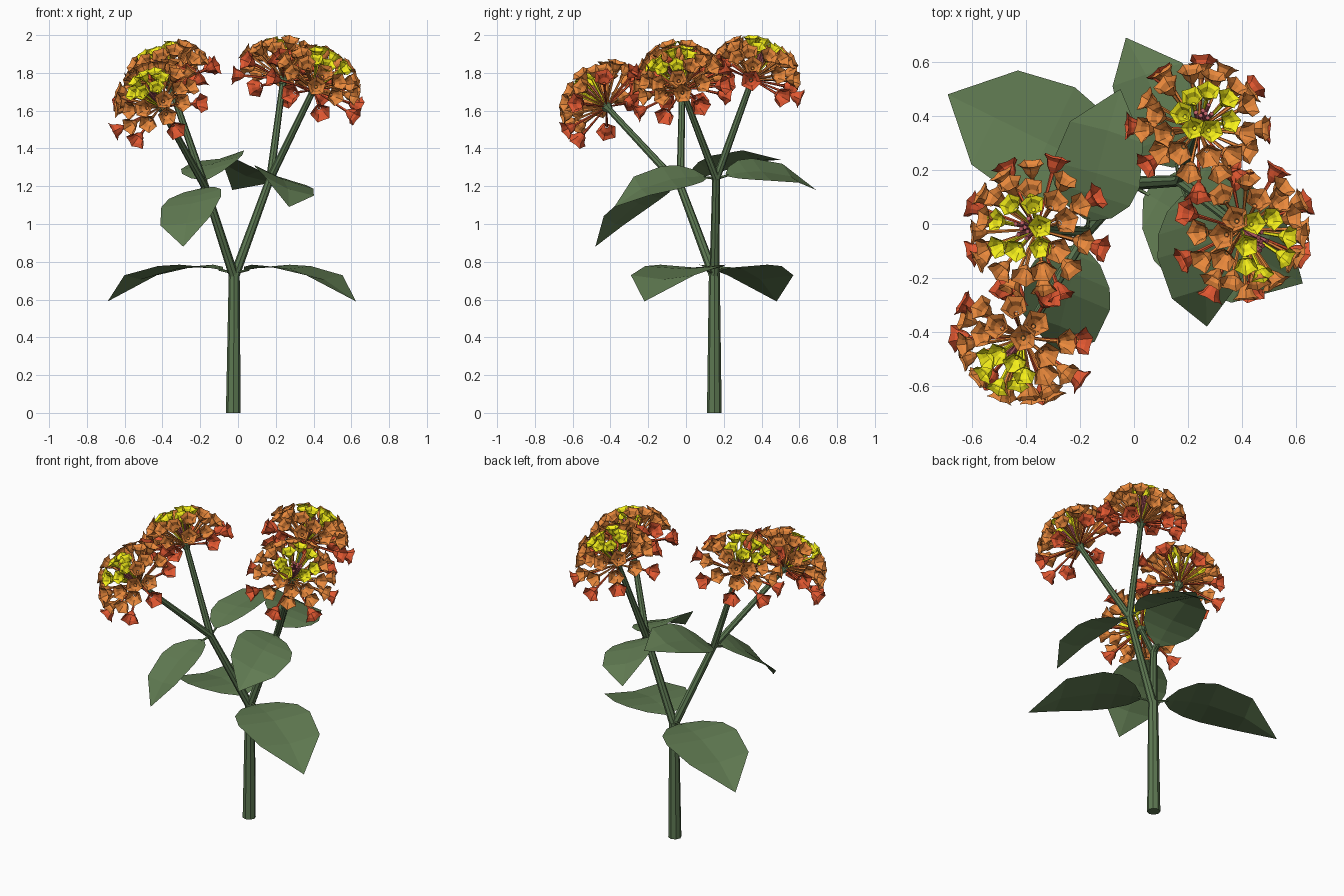
import bpy, bmesh, math, random
from mathutils import Vector as V

if "Cube" in bpy.data.objects:
    bpy.data.objects.remove(bpy.data.objects["Cube"])

random.seed(4)
TAU = math.tau

def material(name, rgb):
    m = bpy.data.materials.new(name)
    m.diffuse_color = (*rgb, 1)
    m.use_nodes = True
    m.node_tree.nodes["Principled BSDF"].inputs["Base Color"].default_value = m.diffuse_color
    return m

STEM = material("stem_green", (0.11, 0.19, 0.085))
LEAF = material("leaf_green", (0.12, 0.20, 0.085))
YELLOW = material("yellow", (0.93, 0.88, 0.01))
ORANGE = material("orange", (0.82, 0.25, 0.045))
RED = material("red", (0.75, 0.095, 0.03))
PINK = material("bud_pink", (0.50, 0.11, 0.13))

def finish(name, bm, mat):
    me = bpy.data.meshes.new(name)
    bm.to_mesh(me)
    bm.free()
    me.materials.append(mat)
    ob = bpy.data.objects.new(name, me)
    bpy.context.collection.objects.link(ob)

def frame(axis):
    axis = axis.normalized()
    a = axis.orthogonal().normalized()
    return a, axis.cross(a), axis

def lathe(bm, origin, axis, rings, n, spin=0, caps=True):
    """rings: (height, radius, radius of every second vertex, its extra height)"""
    a, b, c = frame(axis)
    loops = []
    for h, r, r2, dh in rings:
        loop = []
        for i in range(n):
            t = spin + TAU * i / n
            rad, z = (r2, h + dh) if i % 2 else (r, h)
            loop.append(bm.verts.new(origin + (a * math.cos(t) + b * math.sin(t)) * rad + c * z))
        loops.append(loop)
    for lo, hi in zip(loops, loops[1:]):
        for i in range(n):
            j = (i + 1) % n
            bm.faces.new((lo[i], lo[j], hi[j], hi[i]))
    if caps:
        bm.faces.new(loops[0][::-1])
        bm.faces.new(loops[-1])

def tube(bm, p, q, r0, r1, n=8):
    lathe(bm, p, q - p, [(0, r0, r0, 0), ((q - p).length, r1, r1, 0)], n)

# Branching skeleton
base, fork = V((-0.025, 0.15, 0)), V((-0.02, 0.15, 0.74))
left, right = V((-0.175, -0.03, 1.20)), V((0.17, 0.16, 1.24))
heads = [(right, V((0.24, 0.35, 1.765))), (right, V((0.40, -0.02, 1.71))),
         (left, V((-0.36, -0.02, 1.735))), (left, V((-0.41, -0.42, 1.62)))]

bm = bmesh.new()
tube(bm, base, fork, 0.039, 0.029)
finish("main_stem", bm, STEM)
bm = bmesh.new()
for node in (left, right):
    tube(bm, fork - V((0, 0, 0.02)), node, 0.026, 0.021)
for node, hub in heads:
    tube(bm, node, hub, 0.021, 0.016)
finish("branches", bm, STEM)

# Leaves: (distance, half width, rib height, edge lift) as fractions of length
PROFILE = [(0.10, 0.03, 0.025, 0.00), (0.17, 0.16, 0.035, 0.01), (0.30, 0.27, 0.040, 0.02),
           (0.45, 0.31, 0.030, 0.02), (0.74, 0.26, -0.045, 0.03)]

def leaf(name, node, up, tip):
    up = up.normalized()
    rel = tip - node
    drop = rel.dot(up)
    fwd = rel - up * drop
    L = fwd.length
    fwd.normalize()
    side = up.cross(fwd)
    bm = bmesh.new()
    rows = []
    for t, w, h, lift in PROFILE:
        mid = node + (fwd * t + up * h) * L
        rows.append([bm.verts.new(mid + (side * w * s + up * lift * abs(s)) * L) for s in (-1, 0, 1)])
    end = bm.verts.new(tip)
    for p, q in zip(rows, rows[1:]):
        for k in (0, 1):
            bm.faces.new((p[k + 1], p[k], q[k], q[k + 1]))
    for k in (0, 1):
        bm.faces.new((rows[-1][k + 1], rows[-1][k], end))
    bmesh.ops.recalc_face_normals(bm, faces=bm.faces)
    if sum((f.normal.dot(up) for f in bm.faces)) < 0:
        bmesh.ops.reverse_faces(bm, faces=bm.faces)
    tube(bm, node, node + (fwd * 0.12 + up * 0.024) * L, 0.008, 0.006, 5)
    finish(name, bm, LEAF)

leaf("lower_leaf_left", fork, V((0, 0, 1)), V((-0.69, 0.48, 0.59)))
leaf("lower_leaf_right", fork, V((0, 0, 1)), V((0.625, -0.22, 0.59)))
leaf("upper_leaf_left_front", left, left - fork, V((-0.29, -0.48, 0.88)))
leaf("upper_leaf_left_back", left, left - fork, V((-0.05, 0.50, 1.34)))
leaf("upper_leaf_right_front", right, right - fork, V((0.27, -0.38, 1.09)))
leaf("upper_leaf_right_back", right, right - fork, V((-0.03, 0.69, 1.18)))

# Floret: thin tube opening into a deep cup with five flared petals
def floret(bm, hub, d, reach, s):
    cup = hub + d * (reach - 0.058 * s)
    tube(bm, hub + d * 0.02, cup, 0.004, 0.008, 5)
    lathe(bm, cup, d, [(0, 0.009 * s, 0.009 * s, 0), (0.020 * s, 0.025 * s, 0.024 * s, 0),
                       (0.042 * s, 0.034 * s, 0.030 * s, 0),
                       (0.058 * s, 0.053 * s, 0.043 * s, -0.004 * s)], 10,
          random.uniform(0, TAU), caps=False)

# Flower heads: rings of (label, material, count, angle, reach, size)
RINGS = [("yellow", YELLOW, 7, 25, 0.222, 0.88), ("inner_orange", ORANGE, 11, 47, 0.24, 1.0),
         ("outer_orange", ORANGE, 11, 67, 0.25, 1.0), ("red", RED, 8, 87, 0.275, 1.08)]

for k, (node, hub) in enumerate(heads, 1):
    a, b, c = frame(hub - node)

    def direction(polar, turn):
        p = math.radians(polar)
        return (a * math.cos(turn) + b * math.sin(turn)) * math.sin(p) + c * math.cos(p)

    bm = bmesh.new()
    lathe(bm, hub - c * 0.03, c, [(0, 0.017, 0.017, 0), (0.03, 0.031, 0.031, 0),
                                  (0.05, 0.022, 0.022, 0)], 8)
    finish(f"head_{k}_receptacle", bm, STEM)
    for label, mat, count, polar, reach, size in RINGS:
        bm = bmesh.new()
        start = random.uniform(0, TAU)
        for i in range(count):
            d = direction(polar + random.uniform(-5, 5), start + TAU * i / count + random.uniform(-0.1, 0.1))
            floret(bm, hub, d, reach + random.uniform(-0.012, 0.012), size)
        finish(f"head_{k}_{label}_florets", bm, mat)
    # Unopened buds in the middle
    bm = bmesh.new()
    for i in range(9):
        d = direction(3 + 1.6 * i, i * 2.4)
        q = hub + d * random.uniform(0.14, 0.165)
        tube(bm, hub + d * 0.02, q, 0.004, 0.009, 5)
    finish(f"head_{k}_buds", bm, PINK)
